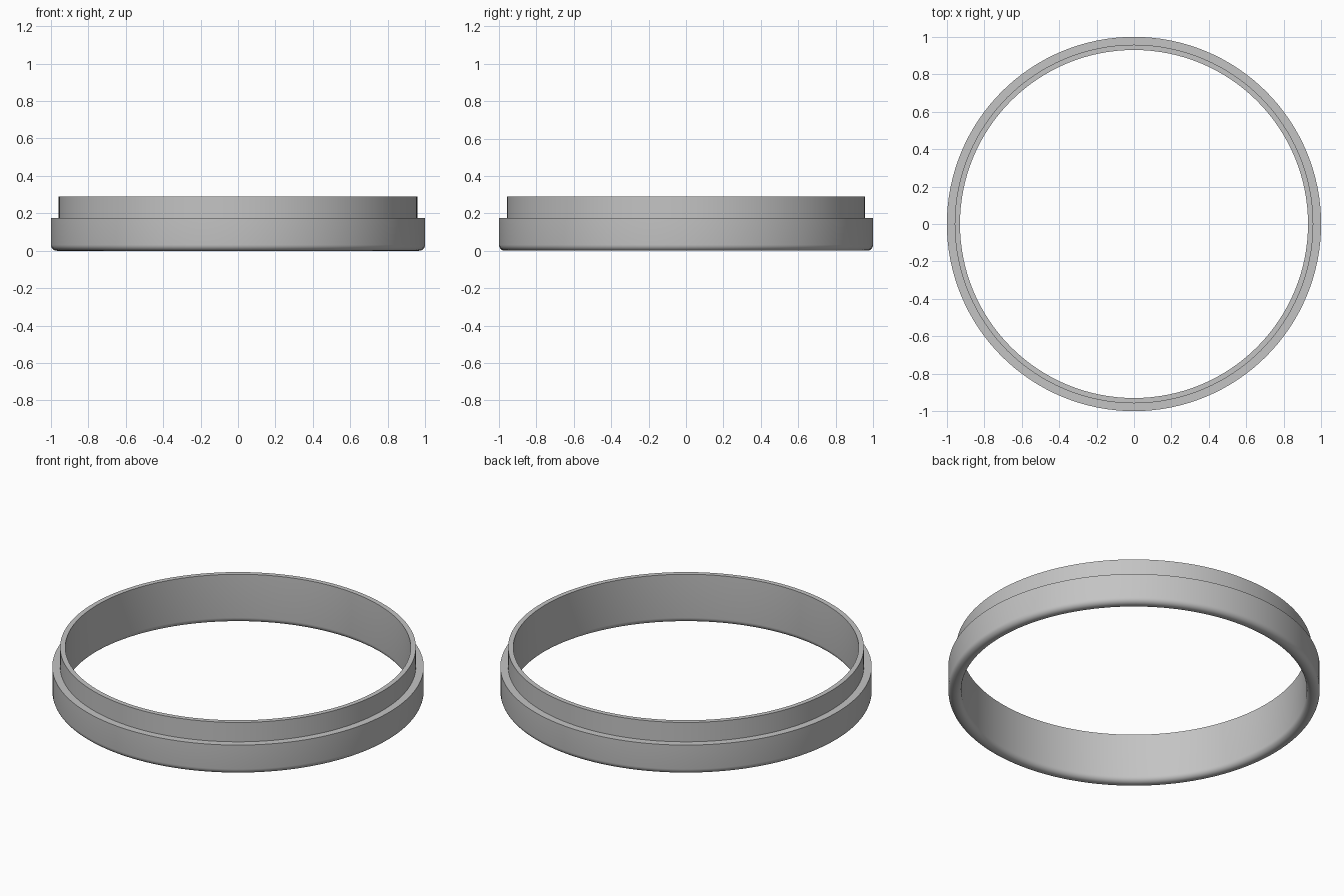
import bpy, bmesh, math

cube = bpy.data.objects.get("Cube")
if cube:
    bpy.data.objects.remove(cube, do_unlink=True)

OUTER, STEP, INNER = 1.0, 0.958, 0.93
STEP_Z, TOP_Z = 0.175, 0.29
FILLET, SEGMENTS = 0.032, 128


def fillet(cx, start, steps=6):
    """Quarter-circle of profile points, sweeping clockwise from start."""
    angles = [start - math.pi / 2 * i / steps for i in range(steps + 1)]
    return [(cx + FILLET * math.cos(a), FILLET + FILLET * math.sin(a)) for a in angles]


# Cross-section of the stepped band with a rounded lower rim
profile = [(INNER, TOP_Z), (STEP, TOP_Z), (STEP, STEP_Z), (OUTER, STEP_Z)]
profile += fillet(OUTER - FILLET, 0)
profile += fillet(INNER + FILLET, -math.pi / 2)

# Revolve the closed cross-section
bm = bmesh.new()
verts = [bm.verts.new((r, 0, z)) for r, z in profile]
edges = [bm.edges.new((v, verts[(i + 1) % len(verts)])) for i, v in enumerate(verts)]
bmesh.ops.spin(bm, geom=verts + edges, axis=(0, 0, 1), cent=(0, 0, 0),
               angle=2 * math.pi, steps=SEGMENTS, use_merge=True)
bmesh.ops.remove_doubles(bm, verts=bm.verts, dist=0.0001)
bmesh.ops.recalc_face_normals(bm, faces=bm.faces)
mesh = bpy.data.meshes.new("stepped_ring")
bm.to_mesh(mesh)
bm.free()
ring = bpy.data.objects.new("stepped_ring", mesh)
bpy.context.collection.objects.link(ring)

# Plain grey finish
grey = bpy.data.materials.new("grey")
grey.use_nodes = True
colour = (0.55, 0.55, 0.55, 1)
grey.diffuse_color = colour
grey.node_tree.nodes["Principled BSDF"].inputs["Base Color"].default_value = colour
mesh.materials.append(grey)

# Smooth curved walls, crisp step edges
bpy.ops.object.select_all(action="DESELECT")
ring.select_set(True)
bpy.context.view_layer.objects.active = ring
bpy.ops.object.shade_smooth_by_angle(angle=math.radians(35))
